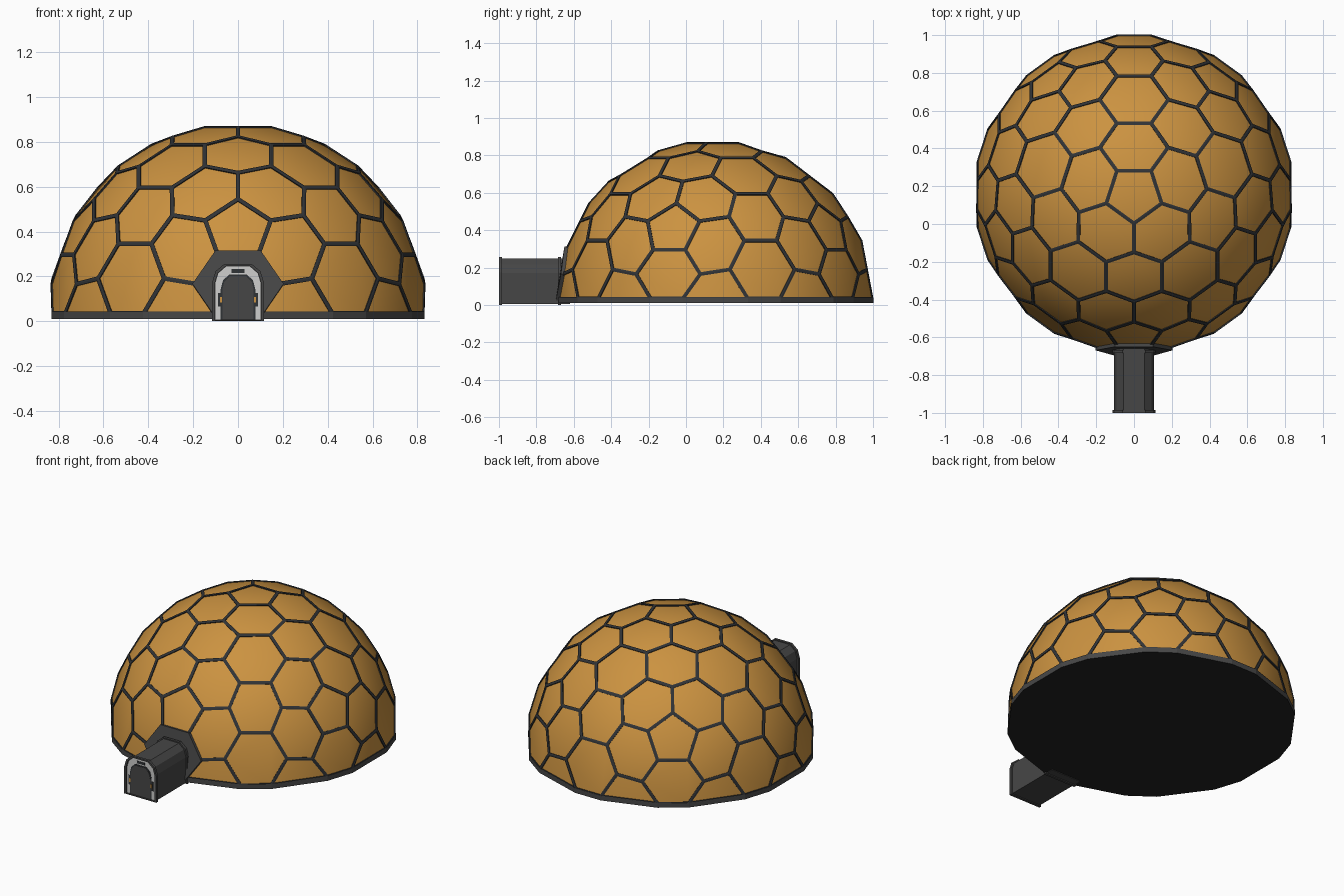
import bpy, bmesh, math
from mathutils import Vector, Matrix

if "Cube" in bpy.data.objects:
    bpy.data.objects.remove(bpy.data.objects["Cube"])

R, YC, Z0 = 0.844, 0.157, 0.035      # dome radius and centre


def material(name, rgb):
    m = bpy.data.materials.new(name)
    m.diffuse_color = (*rgb, 1)
    m.use_nodes = True
    m.node_tree.nodes["Principled BSDF"].inputs["Base Color"].default_value = m.diffuse_color
    return m


AMBER = material("amber panel", (0.60, 0.29, 0.052))
STRUT = material("dark strut", (0.030, 0.033, 0.037))
GREY = material("charcoal grey", (0.062, 0.062, 0.062))
BLACK = material("underside black", (0.016, 0.016, 0.016))
WHITE = material("door white", (0.62, 0.62, 0.61))


def add_object(name, bm, *mats):
    me = bpy.data.meshes.new(name)
    bm.to_mesh(me)
    bm.free()
    for m in mats:
        me.materials.append(m)
    ob = bpy.data.objects.new(name, me)
    bpy.context.collection.objects.link(ob)
    return ob


def prism(name, bottom, top, mat, hole=None):
    """Closed solid between two matching loops; hole = (bottom, top) loops makes it a ring."""
    bm = bmesh.new()
    loops = [[bm.verts.new(p) for p in lp] for lp in (bottom, top) + (hole or ())]
    n = len(bottom)

    def strip(a, b):
        for i in range(n):
            j = (i + 1) % n
            bm.faces.new((a[i], a[j], b[j], b[i]))
    strip(loops[0], loops[1])
    if hole:
        strip(loops[1], loops[3])
        strip(loops[3], loops[2])
        strip(loops[2], loops[0])
    else:
        bm.faces.new(loops[0])
        bm.faces.new(loops[1])
    bmesh.ops.recalc_face_normals(bm, faces=bm.faces[:])
    return add_object(name, bm, mat)


# Hexagon and pentagon dome: truncate a subdivided icosahedron, keep the upper half
ico = bmesh.new()
bmesh.ops.create_icosphere(ico, subdivisions=2, radius=1,
                           matrix=Matrix.Rotation(math.radians(-18), 4, 'Z'))
ico.verts.index_update()
dome = bmesh.new()
pt = {}
for e in ico.edges:
    v0, v1 = e.verts[0], e.verts[1]
    for a, b in ((v0, v1), (v1, v0)):
        pt[a.index, b.index] = dome.verts.new((a.co.lerp(b.co, 1 / 3)).normalized() * R)
for f in ico.faces:
    loop = []
    for l in f.loops:
        a, b = l.vert.index, l.link_loop_next.vert.index
        loop += [pt[a, b], pt[b, a]]
    dome.faces.new(loop)
for v in ico.verts:
    n = v.co.normalized()
    u = n.orthogonal().normalized()
    w = n.cross(u)
    ring = [pt[v.index, e.other_vert(v).index] for e in v.link_edges]
    ring.sort(key=lambda q: math.atan2(q.co.dot(w), q.co.dot(u)))
    dome.faces.new(ring)
ico.free()
bmesh.ops.bisect_plane(dome, geom=dome.verts[:] + dome.edges[:] + dome.faces[:], dist=1e-4,
                       plane_co=(0, 0, 0), plane_no=(0, 0, 1), clear_inner=True)
bmesh.ops.translate(dome, verts=dome.verts[:], vec=(0, YC, Z0))
dome.normal_update()
centre = Vector((0, YC, Z0))

# Base skirt with a black underside
rim = [v.co - centre for v in dome.verts if v.co.z < Z0 + 0.001]
rim.sort(key=lambda p: math.atan2(p.y, p.x))
skirt = prism("base_skirt",
              [(p.x * 1.008, p.y * 1.008 + YC, 0.01) for p in rim],
              [(p.x * 1.008, p.y * 1.008 + YC, 0.041) for p in rim], GREY)
skirt.data.materials.append(BLACK)
for p in skirt.data.polygons:
    if p.normal.z < -0.5:
        p.material_index = 1

# Door surround plate over the front hexagon
aim = Vector((0, -0.987, 0.158))
front = max(dome.faces, key=lambda f: (f.calc_center_median() - centre).normalized().dot(aim))
mid, nrm = front.calc_center_median(), front.normal.copy()
hexa = [mid + (v.co - mid) * 1.13 for v in front.verts]
prism("door_surround", [p - nrm * 0.015 for p in hexa], [p + nrm * 0.012 for p in hexa], GREY)

# Strut frame from the inset borders of every panel
frame = dome.copy()
cells = frame.faces[:]
bmesh.ops.inset_individual(frame, faces=cells, thickness=0.009, use_even_offset=True)
bmesh.ops.delete(frame, geom=cells, context='FACES')
frame_ob = add_object("strut_frame", frame, STRUT)
solid = frame_ob.modifiers.new("thickness", 'SOLIDIFY')
solid.thickness, solid.offset = 0.006, 1

# Panels with softly rounded shading
for f in dome.faces:
    f.smooth = True
add_object("dome_panels", dome, AMBER)


# Entrance tunnel
def arch(w, h, y, z=0.0):
    half = [(w, 0), (w, 0.68 * h), (0.87 * w, 0.87 * h), (0.52 * w, h)]
    return [(x, y, z + k) for x, k in half] + [(-x, y, z + k) for x, k in half[::-1]]


def box(name, x, z, w, h, y0, y1, mat):
    loop = [(x - w, z - h), (x + w, z - h), (x + w, z + h), (x - w, z + h)]
    return prism(name, [(a, y0, b) for a, b in loop], [(a, y1, b) for a, b in loop], mat)


prism("tunnel", arch(0.106, 0.243, -0.987, 0.006), arch(0.106, 0.243, -0.62, 0.006), GREY)
prism("front_flange", arch(0.115, 0.256, -1.0), arch(0.115, 0.256, -0.984), GREY,
      (arch(0.103, 0.24, -1.0, 0.006), arch(0.103, 0.24, -0.984, 0.006)))
prism("rear_flange", arch(0.115, 0.256, -0.684), arch(0.115, 0.256, -0.668), GREY)

# Door: white arch, dark seal, grey leaf, vent and side lamps
prism("door_arch", arch(0.101, 0.237, -0.993, 0.007), arch(0.101, 0.237, -0.986, 0.007), WHITE)
prism("door_seal", arch(0.077, 0.201, -0.995, 0.007), arch(0.077, 0.201, -0.99, 0.007), STRUT)
prism("door_leaf", arch(0.070, 0.193, -0.997, 0.008), arch(0.070, 0.193, -0.99, 0.008), GREY)
box("door_vent", 0, 0.224, 0.028, 0.008, -0.995, -0.99, STRUT)
for side in (-1, 1):
    box("side_slot", side * 0.083, 0.095, 0.006, 0.03, -0.995, -0.99, STRUT)
    box("side_lamp", side * 0.076, 0.095, 0.004, 0.012, -0.998, -0.99, AMBER)
